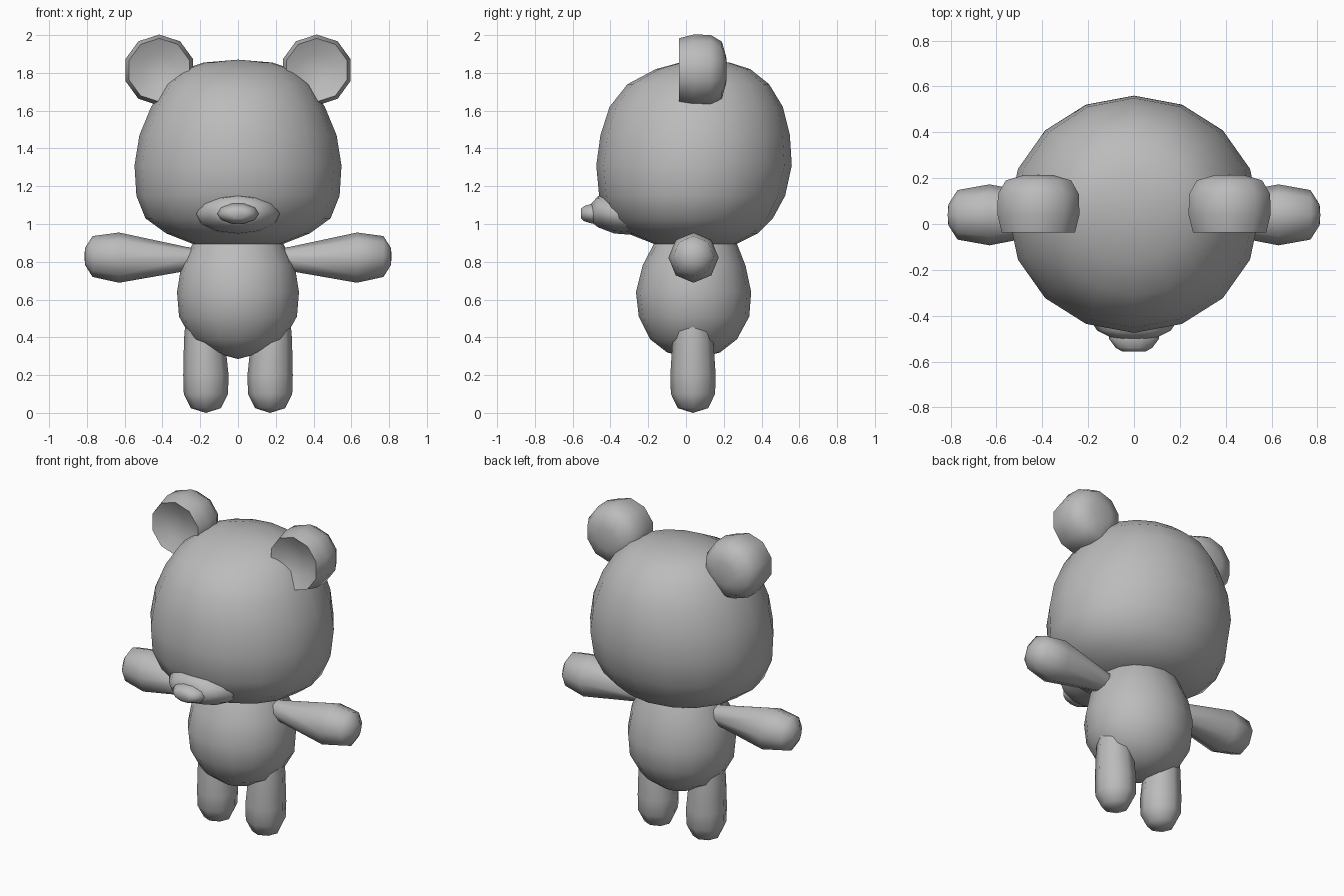
import bpy, bmesh, math
from mathutils import Vector

if "Cube" in bpy.data.objects:
    bpy.data.objects.remove(bpy.data.objects["Cube"])

grey = bpy.data.materials.new("plain_grey")
grey.diffuse_color = (0.5, 0.5, 0.5, 1)
grey.use_nodes = True
grey.node_tree.nodes["Principled BSDF"].inputs["Base Color"].default_value = grey.diffuse_color


def loft(name, axis, rings, sides, phase=0.0):
    """Closed skin over elliptical rings: (position, centre u, centre v, radius u, radius v)."""
    bm = bmesh.new()
    place = {"x": lambda p, u, v: Vector((p, u, v)),
             "y": lambda p, u, v: Vector((u, p, v)),
             "z": lambda p, u, v: Vector((u, v, p))}[axis]
    loops = []
    for p, cu, cv, ru, rv in rings:
        if ru == 0:
            loops.append([bm.verts.new(place(p, cu, cv))])
            continue
        loops.append([bm.verts.new(place(p, cu + ru * math.cos(a), cv + rv * math.sin(a)))
                      for a in (phase + math.tau * i / sides for i in range(sides))])
    for a, b in zip(loops, loops[1:]):
        for i in range(sides):
            j = (i + 1) % sides
            if len(a) == 1:
                bm.faces.new((a[0], b[j], b[i]))
            elif len(b) == 1:
                bm.faces.new((a[i], a[j], b[0]))
            else:
                bm.faces.new((a[i], a[j], b[j], b[i]))
    for end in (loops[0], loops[-1]):
        if len(end) > 1:
            bm.faces.new(end)
    bmesh.ops.recalc_face_normals(bm, faces=bm.faces)
    mesh = bpy.data.meshes.new(name)
    bm.to_mesh(mesh)
    bm.free()
    mesh.materials.append(grey)
    obj = bpy.data.objects.new(name, mesh)
    bpy.context.collection.objects.link(obj)
    bpy.ops.object.select_all(action="DESELECT")
    obj.select_set(True)
    bpy.context.view_layer.objects.active = obj
    bpy.ops.object.shade_smooth_by_angle(angle=math.radians(65))
    return obj


def upright(profile):
    """Rows of (height, half width, front y, back y) to rings."""
    return [(z, 0, (f + b) / 2, w, (b - f) / 2) for z, w, f, b in profile]


# Head
loft("head", "z", upright([
    (0.885, 0, 0.05, 0.05), (0.895, 0.24, -0.17, 0.27), (0.95, 0.38, -0.31, 0.38),
    (1.03, 0.49, -0.40, 0.46), (1.15, 0.538, -0.46, 0.525), (1.31, 0.548, -0.475, 0.56),
    (1.47, 0.522, -0.453, 0.55), (1.62, 0.46, -0.405, 0.513), (1.74, 0.385, -0.31, 0.44),
    (1.82, 0.29, -0.16, 0.34), (1.855, 0.18, -0.03, 0.23), (1.87, 0, 0.09, 0.09)]), 16, math.pi / 2)

# Body
loft("body", "z", upright([
    (0.285, 0, 0.04, 0.04), (0.32, 0.13, -0.10, 0.18), (0.39, 0.245, -0.19, 0.27),
    (0.51, 0.312, -0.25, 0.335), (0.64, 0.323, -0.265, 0.345), (0.78, 0.30, -0.23, 0.315),
    (0.895, 0.24, -0.17, 0.27), (0.93, 0.22, -0.15, 0.25)]), 16, math.pi / 2)

# Muzzle and nose
loft("muzzle", "y", [
    (-0.50, 0, 1.06, 0.09, 0.05), (-0.465, 0, 1.065, 0.16, 0.083),
    (-0.38, 0, 1.055, 0.22, 0.105), (-0.25, 0, 1.04, 0.23, 0.10)], 12)
loft("nose", "y", [
    (-0.557, 0, 1.055, 0.05, 0.025), (-0.54, 0, 1.055, 0.08, 0.042),
    (-0.50, 0, 1.055, 0.11, 0.055), (-0.45, 0, 1.055, 0.10, 0.05)], 10)

# Paired limbs and ears
for side, s in (("left", 1), ("right", -1)):
    loft(side + "_arm", "x", [
        (s * x, 0.04, z, r, r) for x, z, r in
        ((0.20, 0.815, 0.055), (0.27, 0.815, 0.063), (0.63, 0.822, 0.133),
         (0.77, 0.828, 0.108), (0.81, 0.828, 0.045), (0.813, 0.828, 0))], 8)
    loft(side + "_leg", "z", [
        (z, s * x, 0.037, r, r) for z, x, r in
        ((0, 0.17, 0), (0.025, 0.17, 0.08), (0.10, 0.17, 0.117),
         (0.20, 0.17, 0.12), (0.39, 0.178, 0.108), (0.46, 0.18, 0.10))], 8)
    # Ear with a shallow dish in front
    loft(side + "_ear", "y", [
        (y, s * 0.417, 1.815, r, r) for y, r in
        ((0.01, 0), (0.0, 0.09), (-0.037, 0.168), (0.04, 0.188),
         (0.13, 0.186), (0.19, 0.15), (0.213, 0.07), (0.215, 0))], 10, math.radians(18))
